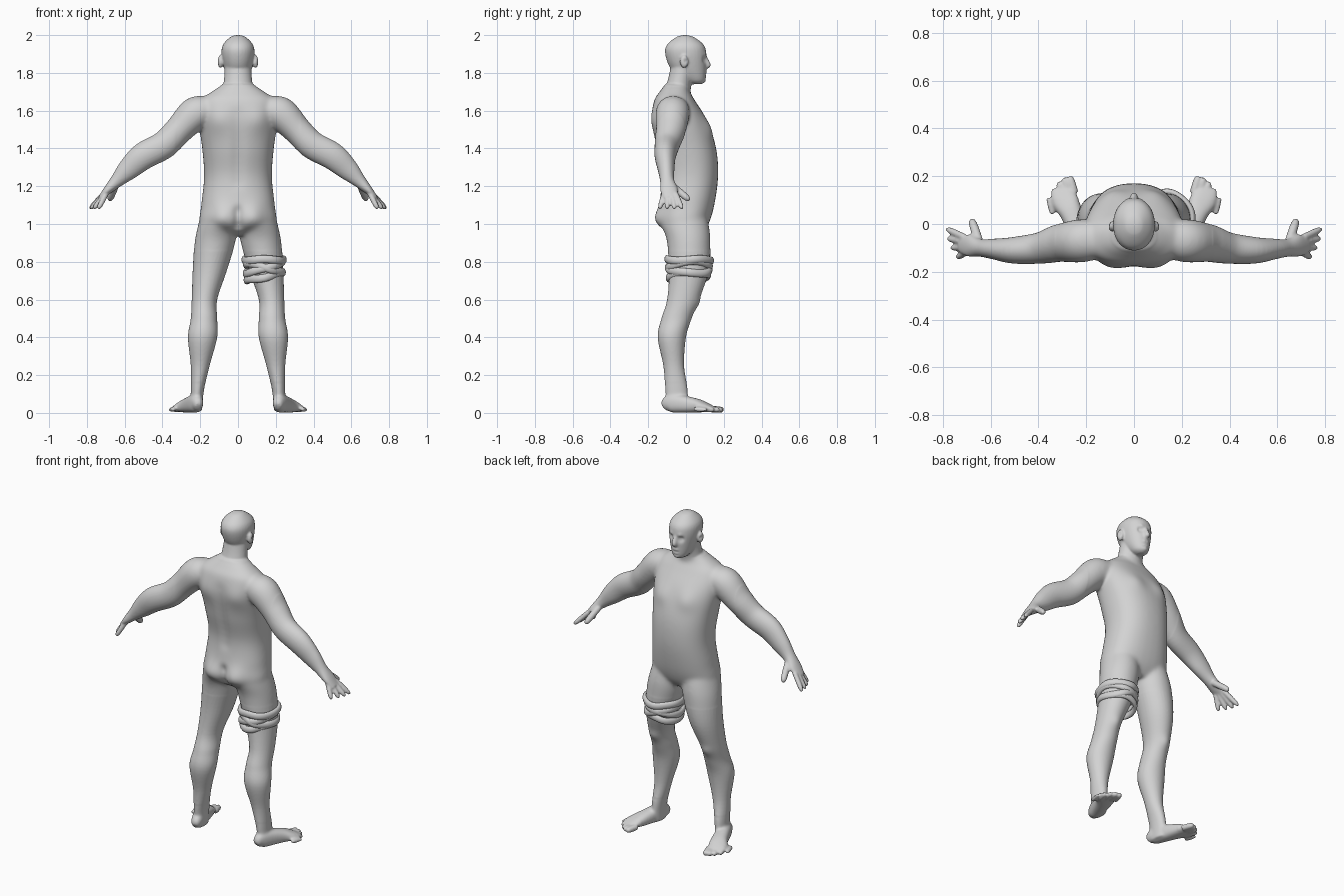
import bpy
import bmesh
from math import sin, cos, pi, exp, copysign
from mathutils import Vector, Matrix

default_cube = bpy.data.objects.get("Cube")
if default_cube:
    bpy.data.objects.remove(default_cube, do_unlink=True)

GREY = (.65, .65, .65, 1)
material = bpy.data.materials.new("plain grey")
material.use_nodes = True
material.diffuse_color = GREY
material.node_tree.nodes["Principled BSDF"].inputs["Base Color"].default_value = GREY

UP = Vector((0, 0, 1))
SIDE = Vector((0, 1, 0))


def add_object(name, bm):
    """Turn a bmesh into a smooth shaded, coloured object."""
    bmesh.ops.recalc_face_normals(bm, faces=bm.faces[:])
    for face in bm.faces:
        face.smooth = True
    mesh = bpy.data.meshes.new(name)
    bm.to_mesh(mesh)
    bm.free()
    mesh.materials.append(material)
    obj = bpy.data.objects.new(name, mesh)
    bpy.context.scene.collection.objects.link(obj)
    return obj


def smooth_path(rings, steps=6):
    """Catmull-Rom interpolation through the control rings."""
    rings = [Vector(ring) for ring in rings]
    ends = [rings[0]] + rings + [rings[-1]]
    result = []
    for before, start, end, after in zip(ends, ends[1:], ends[2:], ends[3:]):
        leave, arrive = (end - before) / 2, (after - start) / 2
        for i in range(steps):
            t = i / steps
            ease = t * t * (3 - 2 * t)
            result.append(start.lerp(end, ease) + leave * t * (1 - t) ** 2
                          - arrive * t * t * (1 - t))
    return result + [rings[-1]]


def loft(bm, rings, mirror=1, tangent=None, ref=SIDE, power=2, segments=32):
    """Skin rings of (x, y, z, radius along ref, radius across ref)."""
    path = smooth_path(rings)
    loops = []
    for i, ring in enumerate(path):
        before = path[max(i - 1, 0)]
        after = path[min(i + 1, len(path) - 1)]
        along = tangent or (Vector(after[:3]) - Vector(before[:3])).normalized()
        u = (ref - along * ref.dot(along)).normalized()
        v = along.cross(u)
        loop = []
        for s in range(segments):
            angle = 2 * pi * s / segments
            point = Vector(ring[:3])
            for axis, radius, wave in ((u, ring[3], cos(angle)), (v, ring[4], sin(angle))):
                point += axis * max(radius, .002) * copysign(abs(wave) ** (2 / power), wave)
            point.x *= mirror
            loop.append(bm.verts.new(point))
        loops.append(loop)
    for low, high in zip(loops, loops[1:]):
        for s in range(segments):
            t = (s + 1) % segments
            bm.faces.new((low[s], low[t], high[t], high[s]))
    bm.faces.new(loops[0])
    bm.faces.new(loops[-1])


def column(bm, sections, power=2, mirror=1):
    """Upright loft from (height, back, front, [inner side,] outer side)."""
    rings = []
    for z, back, front, *sides in sections:
        outer = sides[-1]
        inner = sides[0] if len(sides) > 1 else -outer
        rings.append(((inner + outer) / 2, (back + front) / 2, z,
                      (front - back) / 2, (outer - inner) / 2))
    loft(bm, rings, mirror, tangent=UP, power=power)


def digit(bm, start, end, radius, mirror):
    """Rounded finger or toe."""
    a, b = Vector(start), Vector(end)
    rings = [(*a.lerp(b, t), radius * r, radius * r)
             for t, r in ((0, 1), (.5, 1), (.8, .9), (.95, .6), (1, .2))]
    loft(bm, rings, mirror, ref=Vector((1, 1, 1)), segments=16)


body = bmesh.new()

# Torso
column(body, [(.94, -.07, .08, .12), (1, -.14, .12, .2), (1.1, -.14, .15, .195),
              (1.25, -.13, .17, .18), (1.4, -.16, .16, .19), (1.55, -.18, .11, .21),
              (1.65, -.17, .05, .2), (1.7, -.14, .02, .14), (1.74, -.11, .01, .08)], 2.3)

# Neck
column(body, [(1.62, -.15, .02, .1), (1.75, -.1, .03, .076), (1.84, -.08, .06, .07)])

# Head with nose and ears
column(body, [(1.74, .03, .08, .02), (1.76, -.01, .1, .047), (1.82, -.08, .107, .072),
              (1.9, -.11, .108, .087), (1.95, -.1, .093, .079),
              (1.99, -.05, .04, .04), (2, -.01, 0, .01)], 2.1)
column(body, [(1.89, .09, .11, .01), (1.84, .09, .132, .016), (1.82, .09, .11, .01)])
for m in (1, -1):
    matrix = Matrix.Translation((m * .092, -.01, 1.86)) @ Matrix.Diagonal((.016, .022, .035, 1))
    bmesh.ops.create_icosphere(body, subdivisions=3, radius=1, matrix=matrix)

for m in (1, -1):
    # Legs
    column(body, [(1.1, -.11, .09, .02, .18), (1, -.12, .12, .005, .21),
                  (.9, -.1, .13, .015, .23), (.75, -.09, .12, .06, .24),
                  (.6, -.1, .07, .11, .245), (.5, -.13, .03, .11, .25),
                  (.4, -.15, 0, .11, .265), (.25, -.12, -.01, .15, .25),
                  (.12, -.11, .01, .18, .25), (.01, -.1, .01, .19, .25)], mirror=m)
    # Feet and toes
    loft(body, [(.21, -.12, .03, .02, .02), (.22, -.08, .05, .048, .036),
                (.26, .04, .04, .04, .047), (.29, .1, .03, .026, .055),
                (.31, .15, .02, .01, .04)], m, ref=UP, power=2.4)
    for i in range(5):
        t = i / 4
        x, y = .27 + .09 * t, .2 - .09 * t * t
        digit(body, (x - .02, y - .07, .02), (x, y, .016), .018 - .005 * t, m)
    # Arms and palms
    loft(body, [(.13, -.06, 1.62, .07, .05), (.22, -.07, 1.59, .09, .088),
                (.31, -.08, 1.5, .08, .076), (.39, -.1, 1.42, .066, .074),
                (.5, -.11, 1.36, .056, .072), (.58, -.105, 1.29, .044, .058),
                (.64, -.1, 1.23, .037, .037), (.69, -.09, 1.18, .046, .023),
                (.73, -.08, 1.14, .035, .01)], m)
    # Fingers and thumbs
    for i in range(4):
        digit(body, (.71 - .004 * i, -.055 - .02 * i, 1.16),
              (.785 - .005 * i * i, -.02 - .04 * i, 1.08), .0145, m)
    digit(body, (.65, -.07, 1.2), (.68, .02, 1.125), .019, m)

# Fuse all parts into one skin
figure = add_object("body", body)
remesh = figure.modifiers.new("fuse", "REMESH")
remesh.mode = "VOXEL"
remesh.voxel_size = .006
relax = figure.modifiers.new("relax", "SMOOTH")
relax.factor = .5
relax.iterations = 4
raw = figure.data
fused = bpy.data.meshes.new_from_object(
    figure.evaluated_get(bpy.context.evaluated_depsgraph_get()))
figure.modifiers.clear()
figure.data = fused
bpy.data.meshes.remove(raw)

skin = bmesh.new()
skin.from_mesh(fused)


def soften(test, repeats):
    """Relax the region of skin that passes the test."""
    chosen = [v for v in skin.verts if test(v.co)]
    for _ in range(repeats):
        bmesh.ops.smooth_vert(skin, verts=chosen, factor=.5, use_axis_x=True,
                              use_axis_y=True, use_axis_z=True)


# Blend shoulders, hips, neck and ankles
soften(lambda p: abs(p.x) < .33 and .86 < p.z < 1.73, 25)
soften(lambda p: p.z < .16 and p.y < .1, 8)


def dab(center, radius, push):
    """Soft mirrored push on the skin."""
    for m in ((1, -1) if center[0] else (1,)):
        flip = Vector((m, 1, 1))
        spot, shift = Vector(center) * flip, Vector(push) * flip
        for v in skin.verts:
            if abs(v.co.z - spot.z) < 2.5 * radius:
                v.co += shift * exp(-(v.co - spot).length_squared / radius ** 2)


# Eye sockets, eyes, brows, lips, chin and ear hollows
dab((.033, .1, 1.872), .017, (0, -.015, 0))
dab((.033, .09, 1.87), .01, (0, .005, 0))
dab((.03, .1, 1.893), .014, (0, .005, 0))
for i, bulge in enumerate((.006, -.005, .006, -.004)):
    dab((.01, .105, 1.8 - .01 * i), .01, (0, bulge, 0))
dab((0, .095, 1.755), .02, (0, .006, 0))
dab((.106, 0, 1.862), .011, (-.008, 0, 0))
# Chest, shoulder blades, buttocks and knees
dab((.09, .12, 1.51), .06, (0, .013, 0))
dab((.11, -.17, 1.55), .07, (0, -.014, 0))
dab((.085, -.14, 1.035), .065, (0, -.026, 0))
dab((.18, .06, .58), .035, (0, .008, 0))
# Spine furrow and cleft
for i in range(9):
    dab((0, -.15, 1.22 + .045 * i), .035, (0, .007, 0))
for i in range(4):
    dab((0, -.14, .98 + .03 * i), .026, (0, .013, 0))

for face in skin.faces:
    face.smooth = True
skin.to_mesh(fused)
skin.free()


def wrap(name, z, tilt, turn, around=64, section=12):
    """Tilted, slightly wavy cloth loop around the thigh."""
    bm = bmesh.new()
    radius = .1 + (z - .76) / 8
    grid = []
    for i in range(around):
        a = 2 * pi * i / around
        lift = tilt * cos(a) + tilt / 4 * sin(a) + .004 * sin(3 * a + turn)
        row = []
        for j in range(section):
            b = 2 * pi * j / section
            out = radius + .013 * cos(b) + .002 * sin(5 * a + turn)
            row.append(bm.verts.new((.138 + out * cos(a), .015 + (out + .012) * sin(a),
                                     z + lift + .021 * sin(b))))
        grid.append(row)
    for i in range(around):
        for j in range(section):
            k, n = (i + 1) % around, (j + 1) % section
            bm.faces.new((grid[i][j], grid[k][j], grid[k][n], grid[i][n]))
    add_object(name, bm)


# Rolled cloth on the left thigh
wrap("thigh_wrap_top", .81, 0, 0)
wrap("thigh_wrap_cross_up", .77, .03, 1)
wrap("thigh_wrap_cross_down", .765, -.025, 2)
wrap("thigh_wrap_bottom", .723, .02, 3)
